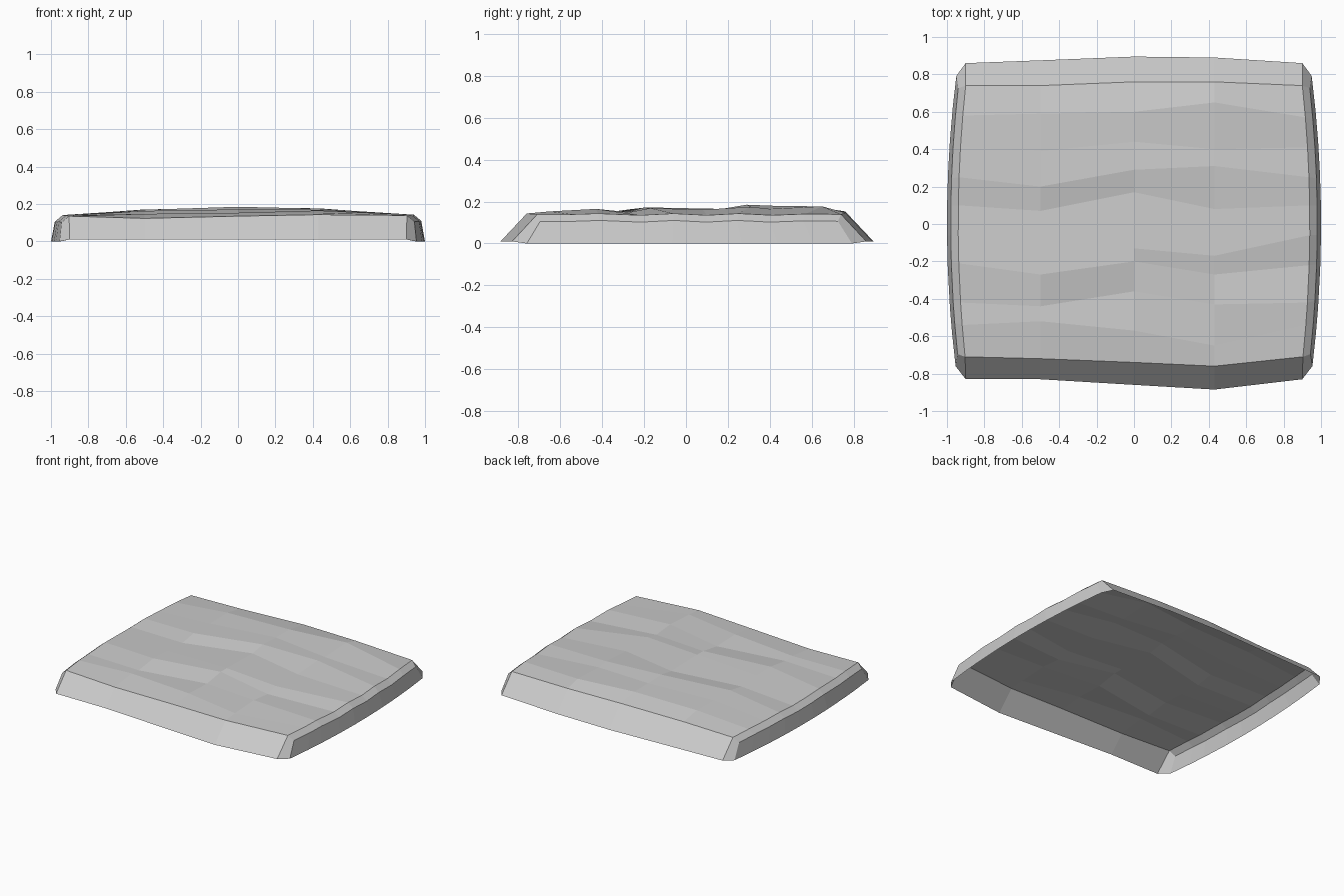
import bpy
import bmesh

if "Cube" in bpy.data.objects:
    bpy.data.objects.remove(bpy.data.objects["Cube"], do_unlink=True)

stone = bpy.data.materials.new("pale grey stone")
stone.use_nodes = True
stone.diffuse_color = (0.6, 0.6, 0.6, 1)
stone.node_tree.nodes["Principled BSDF"].inputs["Base Color"].default_value = (0.6, 0.6, 0.6, 1)

# Ripple lines from front to back: y in hundredths at five columns,
# then the height above the rim in thousandths
RIPPLES = [
    ((-71, -72, -74, -76, -71), (0, -12, 0, 8, 4)),
    ((-54, -52, -57, -65, -54), (4, 12, 18, 18, 4)),
    ((-42, -44, -36, -43, -42), (2, 5, 10, 30, 8)),
    ((-21, -27, -20, -27, -22), (6, 28, 36, 14, 0)),
    ((-6, -11, -13, -17, -6), (2, 22, 36, 34, 8)),
    ((10, 7, 17, 8, 10), (0, 12, 30, 26, 0)),
    ((25, 20, 29, 31, 25), (6, 34, 50, 40, 8)),
    ((41, 39, 44, 40, 41), (4, 32, 44, 30, 0)),
    ((58, 59, 60, 65, 57), (4, 36, 42, 42, 6)),
    ((74, 74, 76, 76, 74), (0, 8, 18, 12, 4)),
]
RIM = 0.135
INNER_X = (-0.5, 0.0, 0.43)
FRONT_FOOT = (-0.83, -0.83, -0.86, -0.885, -0.83)
BACK_FOOT = (0.86, 0.875, 0.895, 0.89, 0.86)


def bowed(half_width, bulge, y):
    """Half width of a side line that bows outwards at the middle."""
    return half_width + bulge * (1 - min(1, abs(y) / 0.74) ** 2)


def side_points(sign, y, z):
    """Rim, shoulder and foot of one side wall at depth y."""
    return [
        (sign * bowed(0.9, 0.04, y), y, z),
        (sign * bowed(0.94, 0.04, y), y * 0.98, z - 0.033),
        (sign * bowed(0.95, 0.05, y), y * 1.07, 0),
    ]


bm = bmesh.new()


def add_row(points):
    return [bm.verts.new(p) for p in points]


def bridge(lower, upper):
    """Fill the strip between two rows of points."""
    for i in range(len(lower) - 1):
        bm.faces.new((lower[i], lower[i + 1], upper[i + 1], upper[i]))


# Rippled top with its shoulders and side walls
rows = []
for ys, lifts in RIPPLES:
    ys = [y / 100 for y in ys]
    zs = [RIM + lift / 1000 for lift in lifts]
    right = side_points(-1, ys[0], zs[0])[::-1]
    left = side_points(1, ys[-1], zs[-1])
    rows.append(add_row(right + list(zip(INNER_X, ys[1:-1], zs[1:-1])) + left))
for lower, upper in zip(rows, rows[1:]):
    bridge(lower, upper)

# Sloping front and back walls with cut corners; the underside stays open
for row, feet in ((rows[0], FRONT_FOOT), (rows[-1], BACK_FOOT)):
    foot = add_row([(x, y, 0.01) for x, y in zip((-0.9, *INNER_X, 0.9), feet)])
    bridge(foot, row[2:-2])
    bm.faces.new((foot[0], *row[:3]))
    bm.faces.new((foot[-1], *row[:-4:-1]))

bmesh.ops.recalc_face_normals(bm, faces=bm.faces)
if sum(f.normal.z * f.calc_area() for f in bm.faces) < 0:
    bmesh.ops.reverse_faces(bm, faces=bm.faces)

mesh = bpy.data.meshes.new("paving_slab")
bm.to_mesh(mesh)
bm.free()
mesh.materials.append(stone)
slab = bpy.data.objects.new("paving_slab", mesh)
bpy.context.collection.objects.link(slab)
